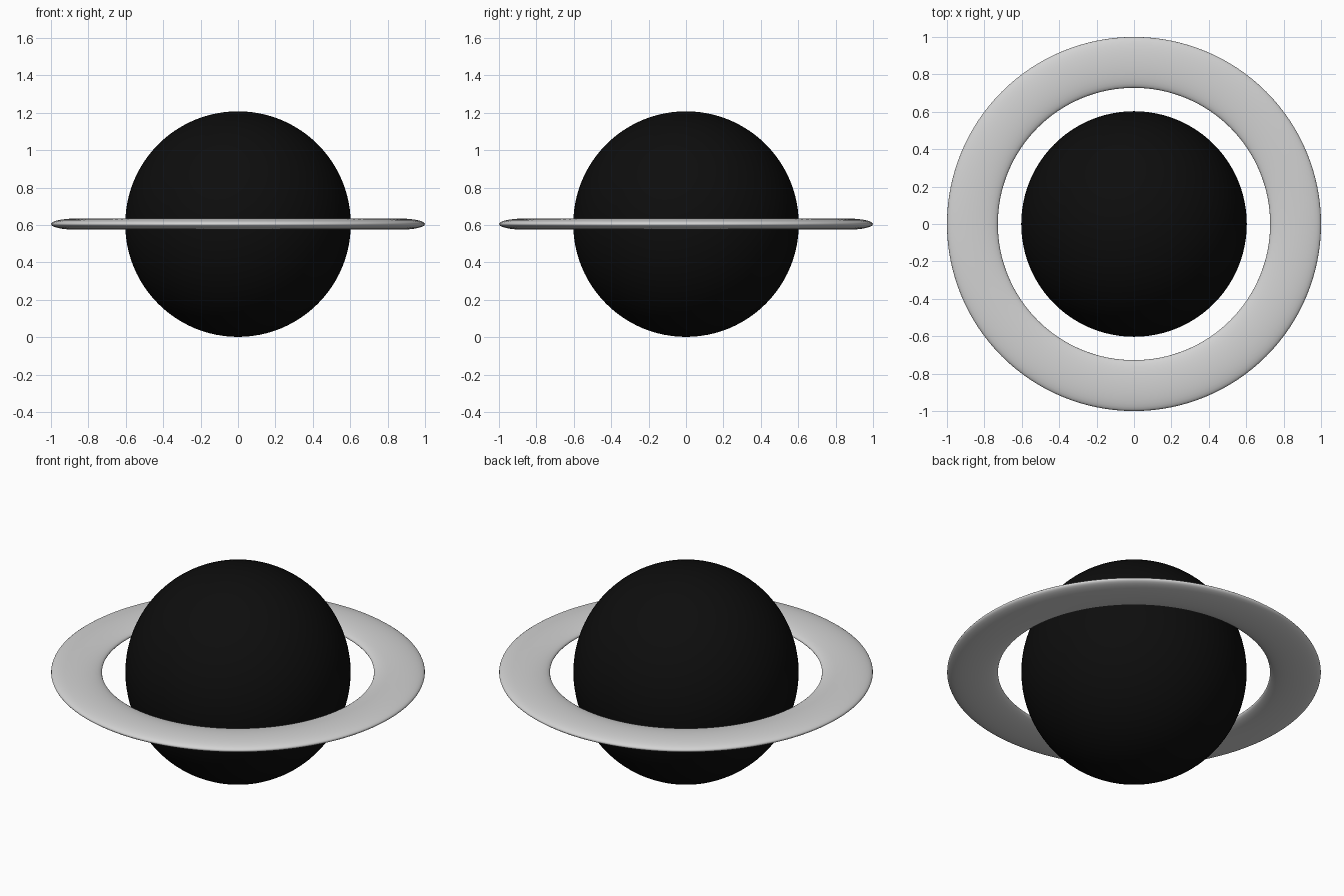
import bpy
import math

if "Cube" in bpy.data.objects:
    bpy.data.objects.remove(bpy.data.objects["Cube"], do_unlink=True)

CENTRE_Z = 0.605
RADIUS = 0.603
RING_MAJOR = 0.864
RING_MINOR = 0.136
RING_HALF_HEIGHT = 0.03


def make_material(name, value):
    mat = bpy.data.materials.new(name)
    mat.use_nodes = True
    colour = (value, value, value, 1.0)
    mat.diffuse_color = colour
    mat.node_tree.nodes["Principled BSDF"].inputs["Base Color"].default_value = colour
    return mat


def finish(name, mat):
    obj = bpy.context.object
    obj.name = name
    obj.data.materials.append(mat)
    bpy.ops.object.transform_apply(location=False, rotation=False, scale=True)
    bpy.ops.object.shade_smooth()
    return obj


# Dark globe
bpy.ops.mesh.primitive_uv_sphere_add(
    segments=96, ring_count=48, radius=RADIUS, location=(0, 0, CENTRE_Z))
finish("planet_globe", make_material("near black", 0.004))

# Flattened ring around the equator
bpy.ops.mesh.primitive_torus_add(
    major_segments=128, minor_segments=32, major_radius=RING_MAJOR,
    minor_radius=RING_MINOR, location=(0, 0, CENTRE_Z))
bpy.context.object.scale.z = RING_HALF_HEIGHT / RING_MINOR
finish("planet_ring", make_material("light grey", 0.65))
